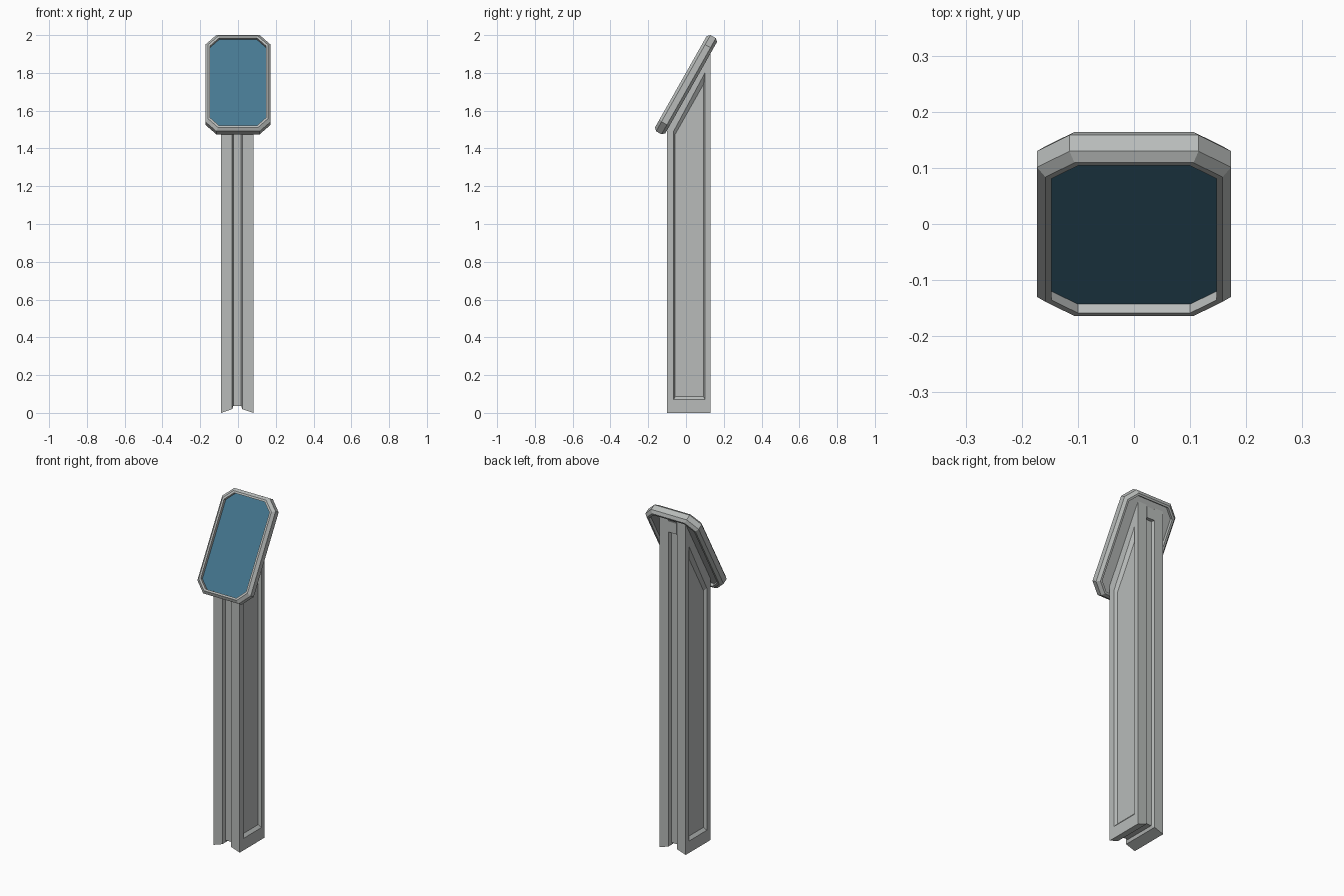
import bpy, bmesh, math
from mathutils import Matrix

if "Cube" in bpy.data.objects:
    bpy.data.objects.remove(bpy.data.objects["Cube"])


def material(name, rgb):
    m = bpy.data.materials.new(name)
    m.diffuse_color = (*rgb, 1)
    m.use_nodes = True
    m.node_tree.nodes["Principled BSDF"].inputs["Base Color"].default_value = m.diffuse_color
    return m


grey = material("grey_metal", (0.48, 0.50, 0.49))
blue = material("screen_blue", (0.061, 0.188, 0.283))


def loft(name, rings, mats):
    """Skin a list of equal-sized point rings and cap both ends (first cap is returned index 0)."""
    bm = bmesh.new()
    vs = [[bm.verts.new(p) for p in r] for r in rings]
    first = bm.faces.new(vs[0])
    bm.faces.new(vs[-1])
    n = len(vs[0])
    for a, b in zip(vs, vs[1:]):
        for i in range(n):
            j = (i + 1) % n
            bm.faces.new((a[i], a[j], b[j], b[i]))
    bmesh.ops.recalc_face_normals(bm, faces=bm.faces)
    first.material_index = len(mats) - 1
    me = bpy.data.meshes.new(name)
    bm.to_mesh(me)
    bm.free()
    for m in mats:
        me.materials.append(m)
    ob = bpy.data.objects.new(name, me)
    bpy.context.collection.objects.link(ob)
    return ob


TILT = math.radians(60.5)
HEAD_Z = 1.7375
CX = -0.004


def profile(y0, y1, zb):
    """Side outline of the post, with its top on the middle plane of the head."""
    top = lambda y: HEAD_Z + y * math.tan(TILT)
    return [(y0, zb), (y1, zb), (y1, top(y1)), (y0, top(y0))]


# Post: side outlines stacked across x, from recessed panel to grooved core
half = [
    (0.070, [(-0.057, 0.087), (0.093, 0.087), (0.093, 1.74), (-0.057, 1.475)]),
    (0.085, [(-0.066, 0.07), (0.10, 0.07), (0.10, 1.80), (-0.066, 1.49)]),
    (0.085, profile(-0.10, 0.13, 0.0)),
    (0.027, profile(-0.10, 0.13, 0.02)),
    (0.021, profile(-0.08, 0.11, 0.037)),
]
layers = half + [(-x, p) for x, p in reversed(half)]
loft("post", [[(CX + x, y, z) for y, z in p] for x, p in layers], [grey])

# Plug closing the top of the rear groove
loft("groove_end", [[(CX + x, y, z) for x, y in
                     ((-0.026, 0.10), (0.026, 0.10), (0.026, 0.13), (-0.026, 0.13))]
                    for z in (1.865, 1.93)], [grey])


def octagon(hx, hy, c, z):
    return [(hx, -hy + c, z), (hx, hy - c, z), (hx - c, hy, z), (-hx + c, hy, z),
            (-hx, hy - c, z), (-hx, -hy + c, z), (-hx + c, -hy, z), (hx - c, -hy, z)]


# Head: bevelled eight-sided frame with the screen recessed in front
side = [
    (0.147, 0.2665, 0.047, 0.0135),
    (0.147, 0.2665, 0.047, 0.0315),
    (0.158, 0.2775, 0.052, 0.0315),
    (0.173, 0.2925, 0.058, 0.0165),
]
rings = side + [(a, b, c, -z) for a, b, c, z in reversed(side)]
head = loft("screen_head", [octagon(*r) for r in rings], [grey, blue])
head.data.transform(Matrix.Translation((0, 0, HEAD_Z)) @ Matrix.Rotation(TILT, 4, 'X'))
